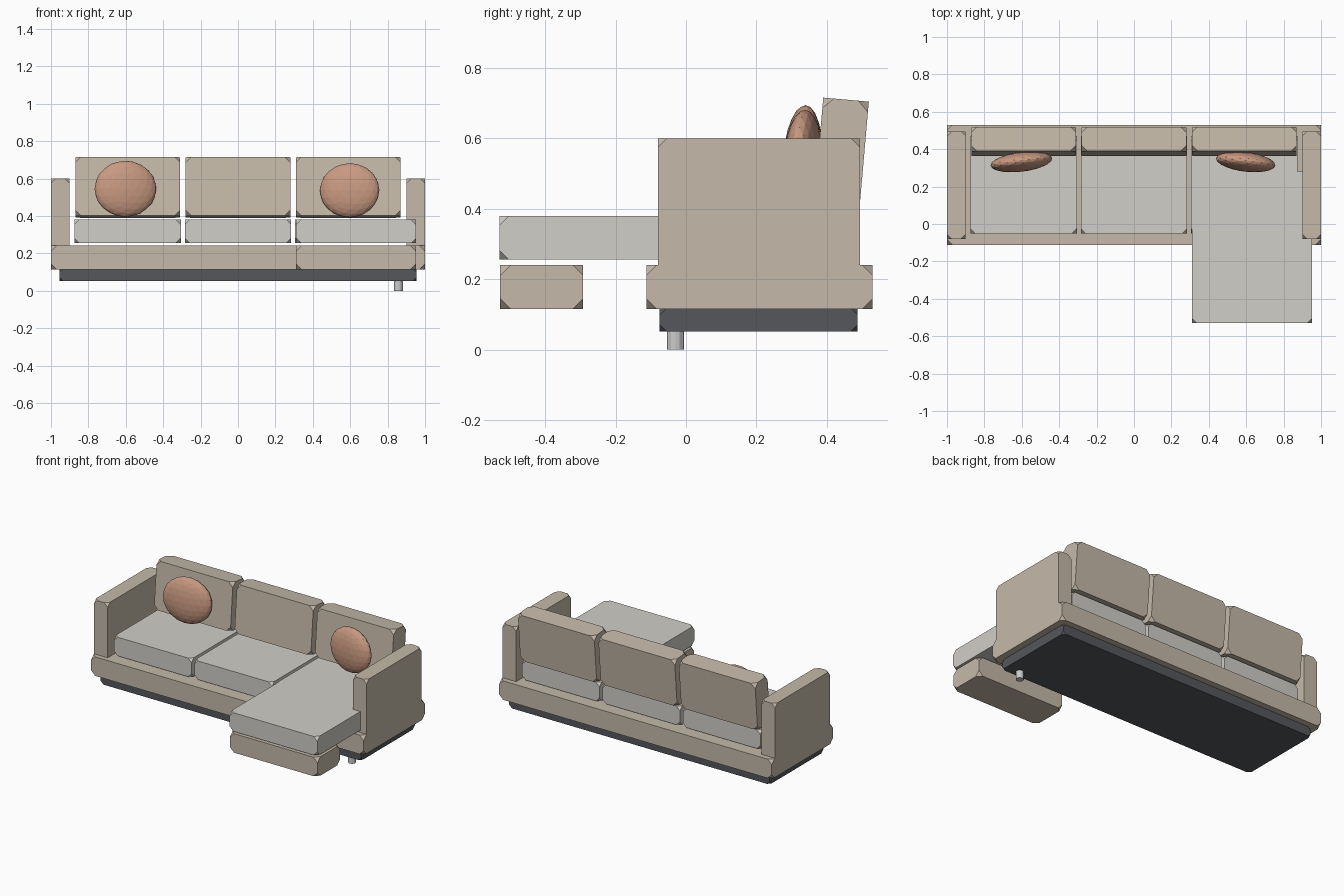
import bpy, bmesh, math
from mathutils import Matrix

if "Cube" in bpy.data.objects:
    bpy.data.objects.remove(bpy.data.objects["Cube"])


def material(name, rgb):
    m = bpy.data.materials.new(name)
    m.diffuse_color = (*rgb, 1)
    m.use_nodes = True
    m.node_tree.nodes["Principled BSDF"].inputs["Base Color"].default_value = m.diffuse_color
    return m


BEIGE = material("beige fabric", (0.56, 0.49, 0.40))
LIGHT = material("light fabric", (0.64, 0.62, 0.58))
DARK = material("dark base", (0.09, 0.095, 0.105))
TERRACOTTA = material("terracotta fabric", (0.58, 0.32, 0.22))


def add_object(name, bm, mat=None):
    me = bpy.data.meshes.new(name)
    bm.normal_update()
    bm.to_mesh(me)
    bm.free()
    if mat:
        me.materials.append(mat)
    ob = bpy.data.objects.new(name, me)
    bpy.context.collection.objects.link(ob)
    return ob


def box(name, xs, ys, zs, mat, cut=0.03, tilt=0):
    """Box with its eight corners clipped, optionally leaning back."""
    bm = bmesh.new()
    bmesh.ops.create_cube(bm, size=1)
    bmesh.ops.scale(bm, vec=(xs[1] - xs[0], ys[1] - ys[0], zs[1] - zs[0]), verts=bm.verts)
    bmesh.ops.bevel(bm, geom=bm.verts[:], offset=cut, segments=1, affect='VERTICES')
    ob = add_object(name, bm, mat)
    ob.location = (sum(xs) / 2, sum(ys) / 2, sum(zs) / 2)
    ob.rotation_euler.x = -tilt
    return ob


def pillow(name, x, z, rx, rz, turn):
    bm = bmesh.new()
    bmesh.ops.create_icosphere(bm, subdivisions=3, radius=1)
    bmesh.ops.scale(bm, vec=(rx, 0.052, rz), verts=bm.verts)
    ob = add_object(name, bm, TERRACOTTA)
    ob.location = (x, 0.332, z)
    ob.rotation_euler = (math.radians(-3), 0, math.radians(turn))


# Plinth and main frame
box("plinth", (-0.955, 0.955), (-0.075, 0.488), (0.052, 0.118), DARK, 0.02)
box("frame", (-1, 1), (-0.112, 0.53), (0.115, 0.241), BEIGE)

# Arms
for side, label in ((-1, "left"), (1, "right")):
    xs = sorted((side * 0.9, side * 1.0))
    box(label + "_arm", xs, (-0.08, 0.495), (0.12, 0.6), BEIGE, 0.025)

# Seat cushions and leaning back cushions
for x, label in ((-0.59, "left"), (0, "middle"), (0.59, "right")):
    box(label + "_seat_cushion", (x - 0.284, x + 0.284), (-0.05, 0.47), (0.256, 0.38), LIGHT, 0.025)
    box(label + "_back_cushion", (x - 0.28, x + 0.28), (0.376, 0.506), (0.395, 0.711), BEIGE,
        0.03, math.radians(5))

# Chaise extension
box("chaise_cushion", (0.31, 0.953), (-0.53, 0.28), (0.256, 0.38), LIGHT, 0.027)
box("chaise_base", (0.31, 0.953), (-0.528, -0.292), (0.115, 0.241), BEIGE)

# Scatter pillows
pillow("left_pillow", -0.602, 0.545, 0.166, 0.15, 7)
pillow("right_pillow", 0.597, 0.537, 0.16, 0.145, -7)

# Single leg under the chaise side
bm = bmesh.new()
bmesh.ops.create_cone(bm, cap_ends=True, segments=12, radius1=0.024, radius2=0.024, depth=0.06,
                      matrix=Matrix.Translation((0.858, -0.03, 0.03)))
add_object("leg", bm)
